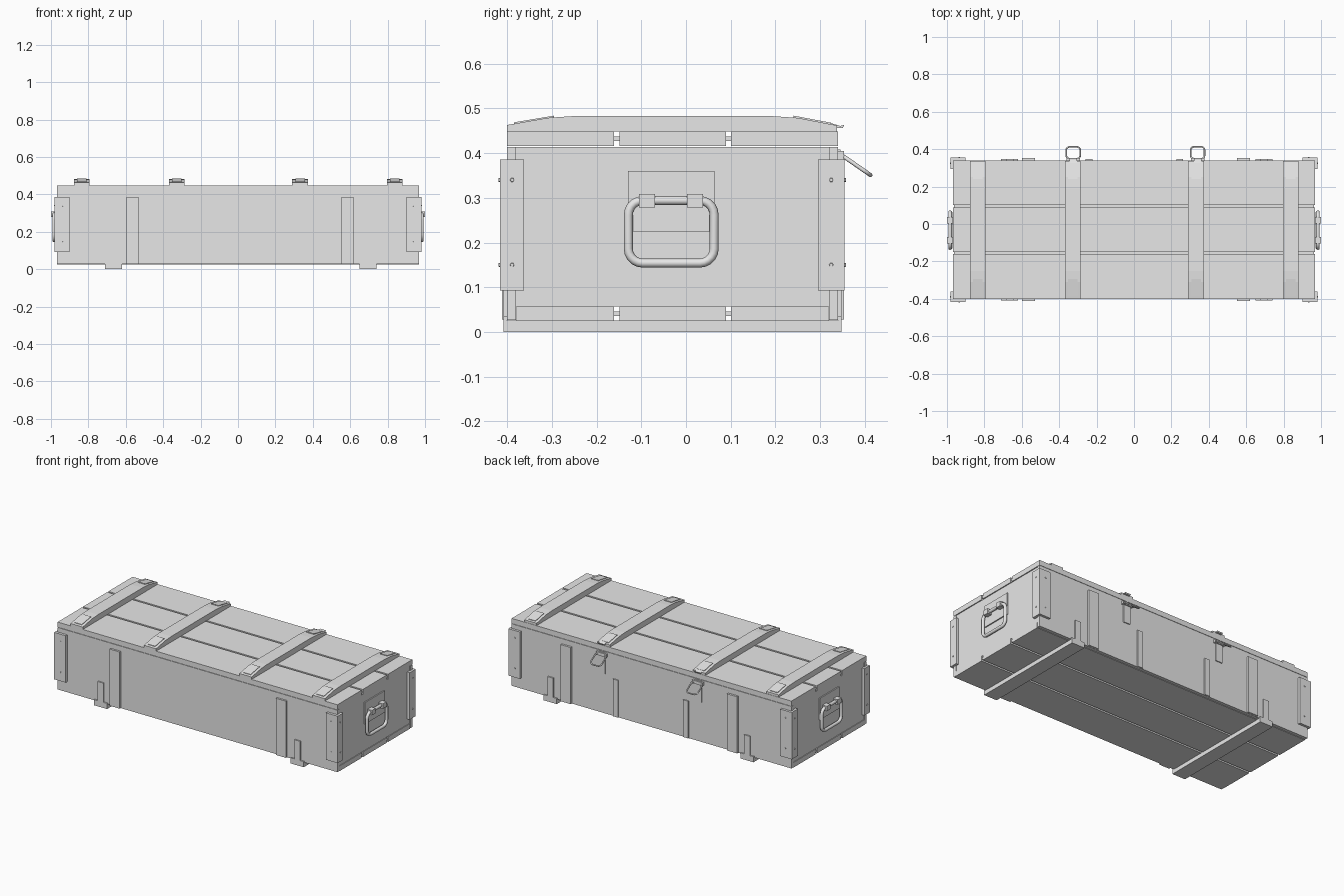
import bpy, bmesh, math
from mathutils import Vector

cube = bpy.data.objects.get("Cube")
if cube:
    bpy.data.objects.remove(cube, do_unlink=True)

grey = bpy.data.materials.new("plain_grey")
grey.use_nodes = True
grey.diffuse_color = (0.8, 0.8, 0.8, 1)
grey.node_tree.nodes["Principled BSDF"].inputs["Base Color"].default_value = (0.8, 0.8, 0.8, 1)


def finish(name, bm):
    bmesh.ops.recalc_face_normals(bm, faces=bm.faces)
    mesh = bpy.data.meshes.new(name)
    bm.to_mesh(mesh)
    bm.free()
    mesh.materials.append(grey)
    ob = bpy.data.objects.new(name, mesh)
    bpy.context.scene.collection.objects.link(ob)
    return ob


def box(name, x, y, z):
    """Box from three (low, high) ranges."""
    bm = bmesh.new()
    bmesh.ops.create_cube(bm, size=1)
    for v in bm.verts:
        v.co = Vector([(r[0] + r[1]) / 2 + c * (r[1] - r[0])
                       for c, r in zip(v.co, (x, y, z))])
    return finish(name, bm)


def prism(name, profile, x0, x1):
    """Extrude a (y, z) outline along x."""
    bm = bmesh.new()
    face = bm.faces.new([bm.verts.new((x0, y, z)) for y, z in profile])
    out = bmesh.ops.extrude_face_region(bm, geom=[face])
    for v in out["geom"]:
        if isinstance(v, bmesh.types.BMVert):
            v.co.x = x1
    return finish(name, bm)


def loop_tube(name, centre, u_axis, v_axis, w, h, r, tube):
    """Round rod bent into a rounded rectangle of centreline size w by h."""
    pts = []
    for i, (su, sv) in enumerate(((1, 1), (-1, 1), (-1, -1), (1, -1))):
        for k in range(6):
            a = math.pi / 2 * (i + k / 5)
            u = su * (w / 2 - r) + r * math.cos(a)
            v = sv * (h / 2 - r) + r * math.sin(a)
            pts.append(Vector(centre) + Vector(u_axis) * u + Vector(v_axis) * v)
    curve = bpy.data.curves.new(name, "CURVE")
    curve.dimensions = "3D"
    curve.bevel_depth = tube
    curve.bevel_resolution = 2
    spline = curve.splines.new("POLY")
    spline.points.add(len(pts) - 1)
    for p, co in zip(spline.points, pts):
        p.co = (*co, 1)
    spline.use_cyclic_u = True
    curve.materials.append(grey)
    ob = bpy.data.objects.new(name, curve)
    bpy.context.scene.collection.objects.link(ob)
    bpy.ops.object.select_all(action="DESELECT")
    ob.select_set(True)
    bpy.context.view_layer.objects.active = ob
    bpy.ops.object.convert(target="MESH")
    bpy.ops.object.shade_smooth_by_angle(angle=math.radians(50))


def nail(name, co, axis):
    """Small six-sided nail head facing along axis."""
    bm = bmesh.new()
    bmesh.ops.create_cone(bm, cap_ends=True, segments=6, radius1=0.005, radius2=0.004, depth=0.004)
    rot = Vector((0, 0, 1)).rotation_difference(Vector(axis)).to_matrix()
    for v in bm.verts:
        v.co = rot @ v.co + Vector(co)
    finish(name, bm)


FRONT, BACK, END = -0.40, 0.34, 0.967

# Long side panels and the end panels set between them
box("front_panel", (-END, END), (FRONT, FRONT + 0.02), (0.027, 0.414))
box("back_panel", (-END, END), (BACK - 0.02, BACK), (0.027, 0.414))
for s, side in ((1, "left"), (-1, "right")):
    box(side + "_end_panel", sorted((s * 0.94, s * 0.963)),
        (FRONT + 0.02, BACK - 0.02), (0.057, 0.414))

# Lid and floor planks with tongues in the joints
planks = ((FRONT, -0.161), (-0.149, 0.089), (0.101, BACK))
for layer, z0, z1 in (("lid", 0.416, 0.448), ("floor", 0.025, 0.057)):
    for i, (y0, y1) in enumerate(planks):
        inset = 0.0 if layer == "lid" else 0.021
        ya = y0 + inset if i == 0 else y0
        yb = y1 - inset if i == 2 else y1
        box(f"{layer}_plank_{i + 1}", (-END, END), (ya, yb), (z0, z1))
    for i, y in enumerate((-0.155, 0.095)):
        box(f"{layer}_tongue_{i + 1}", (-END + 0.004, END - 0.004),
            (y - 0.01, y + 0.01), (z0 + 0.011, z1 - 0.011))

# Battens across the lid, tapered at both ends, with metal end plates
batten = [(-0.40, 0.448), (-0.40, 0.463), (-0.31, 0.479), (-0.25, 0.483),
          (0.19, 0.483), (0.25, 0.479), (0.338, 0.462), (0.338, 0.448)]
front_plate = [(-0.385, 0.462), (-0.385, 0.469), (-0.295, 0.484), (-0.295, 0.476)]
back_plate = [(0.325, 0.461), (0.325, 0.468), (0.24, 0.484), (0.24, 0.476)]
for i, x in enumerate((-0.835, -0.328, 0.332, 0.838)):
    prism(f"lid_batten_{i + 1}", batten, x - 0.042, x + 0.042)
    prism(f"lid_batten_front_plate_{i + 1}", front_plate, x - 0.025, x + 0.025)
    prism(f"lid_batten_back_plate_{i + 1}", back_plate, x - 0.025, x + 0.025)

# Skids under the floor, held by narrow brackets on the sides
for i, x in enumerate((-0.665, 0.695)):
    box(f"skid_{i + 1}", (x - 0.045, x + 0.045), (-0.406, 0.346), (0.0, 0.026))
    for side, y0, y1 in (("front", -0.408, FRONT), ("back", BACK, 0.348)):
        box(f"skid_bracket_{side}_{i + 1}", (x - 0.02, x + 0.02), (y0, y1), (0.012, 0.155))
        box(f"skid_foot_{side}_{i + 1}", (x - 0.045, x + 0.045), (y0, y1), (0.0, 0.035))

# Upright cleats on the long sides
for i, x in enumerate((-0.565, 0.585)):
    box(f"front_cleat_{i + 1}", (x - 0.035, x + 0.035), (-0.412, FRONT), (0.028, 0.382))
    box(f"back_cleat_{i + 1}", (x - 0.035, x + 0.035), (BACK, 0.353), (0.028, 0.382))
for i, x in enumerate((-0.24, 0.245)):
    box(f"back_strap_{i + 1}", (x - 0.018, x + 0.018), (BACK, 0.347), (0.028, 0.26))

for s, side in ((1, "left"), (-1, "right")):
    # Corner boards wrapping each upright edge
    for end, y_out, y_face, y_in in (("front", -0.416, FRONT, -0.362), ("back", 0.355, BACK, 0.295)):
        d = -1 if end == "front" else 1
        box(f"{side}_{end}_corner_long", sorted((s * 0.90, s * 0.98)),
            sorted((y_out, y_face)), (0.093, 0.386))
        box(f"{side}_{end}_corner_end", sorted((s * 0.96, s * 0.98)),
            sorted((y_out, y_in)), (0.093, 0.386))
        for k, z in enumerate((0.15, 0.34)):
            nail(f"{side}_{end}_nail_long_{k + 1}", (s * 0.935, y_out + d * 0.001, z), (0, d, 0))
            nail(f"{side}_{end}_nail_end_{k + 1}",
                 (s * 0.981, (y_out + y_in) / 2, z), (s, 0, 0))

    # Carrying handle with backing plate and two clips
    box(side + "_handle_plate", sorted((s * 0.955, s * 0.970)), (-0.13, 0.064), (0.225, 0.36))
    loop_tube(side + "_handle", (s * 0.983, -0.033, 0.224), (0, 1, 0), (0, 0, 1),
              0.192, 0.14, 0.032, 0.01)
    for k, y in enumerate((-0.087, 0.02)):
        box(f"{side}_handle_clip_{k + 1}", sorted((s * 0.968, s * 1.0)),
            (y - 0.018, y + 0.018), (0.278, 0.309))

# Latches on the back: plate, pivot bar, lid hook and hanging ring
drop = Vector((0, 0.065, -0.045)).normalized()
for i, x in enumerate((-0.325, 0.34)):
    box(f"latch_plate_{i + 1}", (x - 0.023, x + 0.023), (BACK, 0.346), (0.275, 0.408))
    box(f"latch_pivot_{i + 1}", (x - 0.036, x + 0.036), (BACK, 0.353), (0.385, 0.405))
    prism(f"lid_hook_{i + 1}", [(0.325, 0.462), (0.325, 0.467), (0.345, 0.461),
                                (0.354, 0.463), (0.351, 0.456), (0.338, 0.456)],
          x - 0.02, x + 0.02)
    loop_tube(f"latch_ring_{i + 1}", (x, 0.381, 0.373), (1, 0, 0), drop,
              0.074, 0.078, 0.02, 0.0045)
